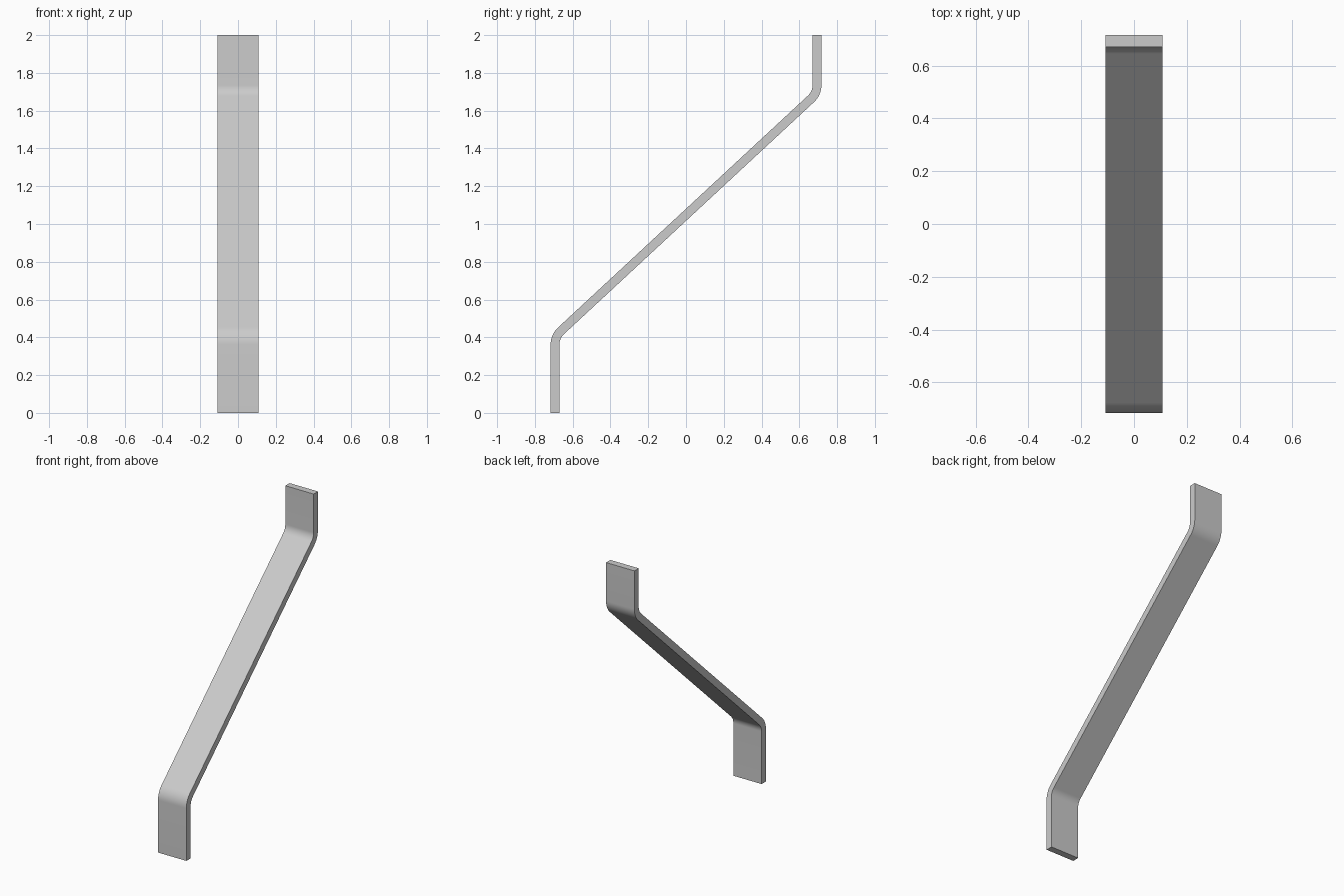
import bpy
import bmesh
from math import radians, sin, cos, tan, atan2, pi
from mathutils import Vector

if "Cube" in bpy.data.objects:
    bpy.data.objects.remove(bpy.data.objects["Cube"])

WIDTH, THICK, HEIGHT = 0.216, 0.047, 2.0
REACH = 0.717 - THICK / 2          # centreline of the upright tabs
LOW, HIGH = 0.405, 1.692           # centreline corners
RADIUS, STEPS = 0.10, 10

# Plain grey metal
grey = bpy.data.materials.new("grey_metal")
grey.use_nodes = True
colour = (0.6, 0.6, 0.6, 1)
grey.diffuse_color = colour
grey.node_tree.nodes["Principled BSDF"].inputs["Base Color"].default_value = colour

slope = atan2(HIGH - LOW, 2 * REACH)
turn = pi / 2 - slope
tangent = RADIUS * tan(turn / 2)


def bend(start, first, last):
    """Arc stations (point, heading) from one heading to the other."""
    side = 1 if last > first else -1
    centre = start + side * RADIUS * Vector((-sin(first), cos(first)))
    stations = []
    for i in range(STEPS + 1):
        a = first + (last - first) * i / STEPS
        stations.append((centre - side * RADIUS * Vector((-sin(a), cos(a))), a))
    return stations


# Centreline in the y-z plane: lower tab, bend, sloping bar, bend, upper tab
up = pi / 2
along = Vector((cos(slope), sin(slope)))
path = [(Vector((-REACH, 0)), up)]
path += bend(Vector((-REACH, LOW - tangent)), up, slope)
path += bend(Vector((REACH, HIGH)) - along * tangent, slope, up)
path.append((Vector((REACH, HEIGHT)), up))

# Thicken the centreline into a strip profile, then extrude across the width
bm = bmesh.new()
rows = []
for point, a in path:
    normal = Vector((-sin(a), cos(a))) * THICK / 2
    rows.append([bm.verts.new((-WIDTH / 2, *(point + normal * s))) for s in (1, -1)])
for (a, b), (c, d) in zip(rows, rows[1:]):
    bm.faces.new((a, b, d, c))
result = bmesh.ops.extrude_face_region(bm, geom=bm.faces[:], use_keep_orig=True)
moved = [v for v in result["geom"] if isinstance(v, bmesh.types.BMVert)]
bmesh.ops.translate(bm, verts=moved, vec=(WIDTH, 0, 0))
bmesh.ops.recalc_face_normals(bm, faces=bm.faces[:])

mesh = bpy.data.meshes.new("bent_strip")
bm.to_mesh(mesh)
bm.free()
mesh.materials.append(grey)
strip = bpy.data.objects.new("bent_strip", mesh)
bpy.context.collection.objects.link(strip)

# Smooth bends, crisp edges
bpy.ops.object.select_all(action="DESELECT")
strip.select_set(True)
bpy.context.view_layer.objects.active = strip
bpy.ops.object.shade_smooth_by_angle(angle=radians(30))
